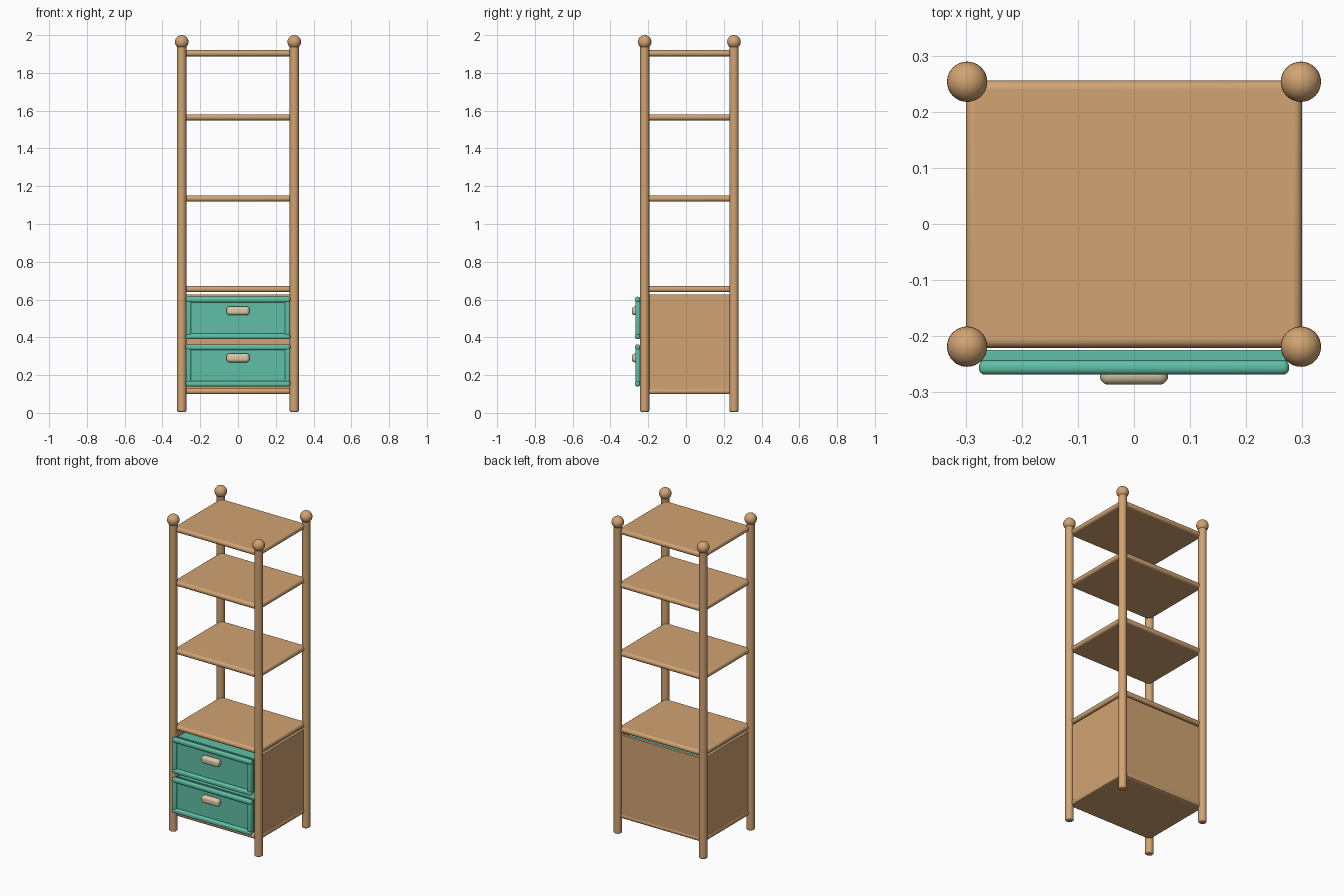
import bpy, math

if "Cube" in bpy.data.objects:
    bpy.data.objects.remove(bpy.data.objects["Cube"])


def material(name, rgb):
    m = bpy.data.materials.new(name)
    m.diffuse_color = (*rgb, 1)
    m.use_nodes = True
    m.node_tree.nodes["Principled BSDF"].inputs["Base Color"].default_value = m.diffuse_color
    return m


WOOD = material("warm_wood", (0.64, 0.37, 0.17))
TEAL = material("teal_paint", (0.115, 0.53, 0.385))
CREAM = material("cream_handle", (0.70, 0.59, 0.39))


def finish(ob, name, mat, bevel=0.0, segments=4):
    ob.name = name
    ob.data.materials.append(mat)
    if bevel:
        b = ob.modifiers.new("rounding", 'BEVEL')
        b.width = bevel
        b.segments = segments
        b.limit_method = 'ANGLE'
        b.angle_limit = math.radians(40)
    bpy.ops.object.shade_smooth_by_angle(angle=math.radians(35))
    return ob


def box(name, x, y, z, mat, bevel=0.0, segments=4):
    """Box from (min, max) ranges, with rounded edges."""
    r = (x, y, z)
    bpy.ops.mesh.primitive_cube_add(size=1, location=[(a + b) / 2 for a, b in r])
    ob = bpy.context.object
    ob.scale = [b - a for a, b in r]
    bpy.ops.object.transform_apply(location=False, rotation=False, scale=True)
    return finish(ob, name, mat, bevel, segments)


# Corner posts with ball finials
for sx, side in ((-1, "left"), (1, "right")):
    for y, end in ((-0.219, "front"), (0.254, "back")):
        x = sx * 0.298
        bpy.ops.mesh.primitive_cylinder_add(vertices=32, radius=0.0245, depth=1.95,
                                            location=(x, y, 0.98))
        finish(bpy.context.object, f"{end}_{side}_post", WOOD, 0.008, 3)
        bpy.ops.mesh.primitive_uv_sphere_add(segments=32, ring_count=16, radius=0.036,
                                             location=(x, y, 1.964))
        finish(bpy.context.object, f"{end}_{side}_finial", WOOD)

# Shelves and cabinet floor
for i, z in enumerate((0.115, 0.655, 1.135, 1.565, 1.904)):
    box("cabinet_floor" if i == 0 else f"shelf_{i}", (-0.30, 0.30), (-0.221, 0.256),
        (z - 0.016, z + 0.016), WOOD, 0.0145)

# Cabinet side and back panels
for sx, side in ((-1, "left"), (1, "right")):
    x = sorted((sx * 0.277, sx * 0.297))
    box(f"{side}_panel", x, (-0.215, 0.25), (0.10, 0.628), WOOD, 0.003, 2)
box("back_panel", (-0.29, 0.29), (0.235, 0.254), (0.102, 0.628), WOOD, 0.003, 2)

# Drawers: body, front slab, rounded frame and handle
for label, lo, hi, grip in (("lower", 0.14, 0.363, 0.291), ("upper", 0.39, 0.615, 0.54)):
    box(f"{label}_drawer_body", (-0.27, 0.27), (-0.214, 0.23), (lo + 0.005, hi - 0.012), TEAL)
    box(f"{label}_drawer_front", (-0.272, 0.272), (-0.252, -0.225),
        (lo + 0.006, hi - 0.008), TEAL, 0.003, 2)
    for z, end in ((lo, "bottom"), (hi - 0.03, "top")):
        box(f"{label}_{end}_rail", (-0.277, 0.277), (-0.269, -0.243), (z, z + 0.03), TEAL, 0.011)
    for sx, side in ((-1, "left"), (1, "right")):
        box(f"{label}_{side}_stile", sorted((sx * 0.248, sx * 0.276)), (-0.267, -0.243),
            (lo + 0.02, hi - 0.02), TEAL, 0.009)
    box(f"{label}_handle", (-0.061, 0.061), (-0.287, -0.248),
        (grip - 0.023, grip + 0.023), CREAM, 0.016, 5)
